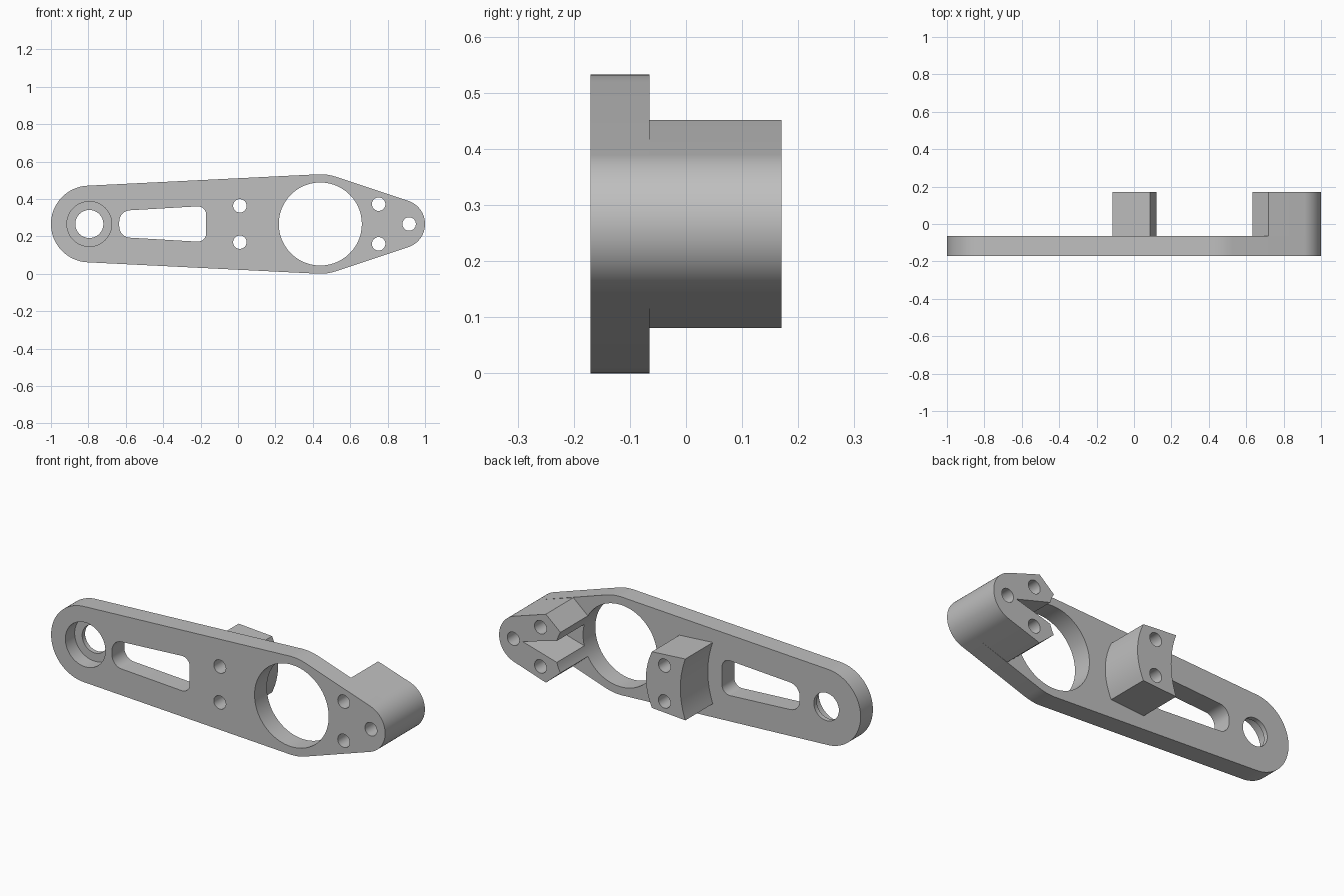
import bpy, bmesh
from math import cos, sin, pi, acos, atan2, sqrt
from mathutils import Vector

if "Cube" in bpy.data.objects:
    bpy.data.objects.remove(bpy.data.objects["Cube"], do_unlink=True)

MID = 0.266                       # height of the centre line
FRONT, SEAT, BACK = -0.17, -0.065, 0.17
RING = (0.44, MID)
BORE = (-0.795, MID)
TIP_X, TIP_R, RING_R, BORE_R = 0.87, 0.13, 0.266, 0.205

steel = bpy.data.materials.new("plain grey")
steel.use_nodes = True
grey = (0.52, 0.52, 0.52, 1)
steel.diffuse_color = grey
steel.node_tree.nodes["Principled BSDF"].inputs["Base Color"].default_value = grey


def arc(c, r, a, b, n):
    return [(c[0] + r * cos(a + (b - a) * i / n), c[1] + r * sin(a + (b - a) * i / n))
            for i in range(n + 1)]


def circle(c, r, n=48):
    return arc(c, r, 0, 2 * pi, n)[:-1]


def mirrored(upper):
    """Close an upper half outline with its reflection about the centre line."""
    lower = [(x, 2 * MID - z) for x, z in reversed(upper) if abs(z - MID) > 1e-5]
    return upper + lower


def bulge(p, q, sag, n=14):
    """Points from p to q on a shallow arc that bows towards +x."""
    return [(p[0] + (q[0] - p[0]) * i / n + sag * (1 - (2 * i / n - 1) ** 2),
             p[1] + (q[1] - p[1]) * i / n) for i in range(n + 1)]


def rounded(corners, n=8):
    """Round each (x, z, radius) corner of a convex outline."""
    pts = []
    for i, (x, z, r) in enumerate(corners):
        p = Vector((x, z))
        u = (Vector(corners[i - 1][:2]) - p).normalized()
        v = (Vector(corners[(i + 1) % len(corners)][:2]) - p).normalized()
        half = u.angle(v) / 2
        c = p + (u + v).normalized() * (r / sin(half))
        s, e = p + u * (r / sin(half) * cos(half)) - c, p + v * (r / sin(half) * cos(half)) - c
        a, b = atan2(s.y, s.x), atan2(e.y, e.x)
        b = a + (b - a + pi) % (2 * pi) - pi
        pts += arc(c, r, a, b, n)
    return pts


def prism(name, outline, y0, y1):
    bm = bmesh.new()
    face = bm.faces.new([bm.verts.new((x, y0, z)) for x, z in outline])
    ext = bmesh.ops.extrude_face_region(bm, geom=[face])
    bmesh.ops.translate(bm, vec=(0, y1 - y0, 0),
                        verts=[g for g in ext["geom"] if isinstance(g, bmesh.types.BMVert)])
    bmesh.ops.recalc_face_normals(bm, faces=bm.faces)
    mesh = bpy.data.meshes.new(name)
    bm.to_mesh(mesh)
    bm.free()
    ob = bpy.data.objects.new(name, mesh)
    bpy.context.collection.objects.link(ob)
    mesh.materials.append(steel)
    return ob


def cut(ob, outline, y0=-0.3, y1=0.3):
    cutter = prism("cutter", outline, y0, y1)
    mod = ob.modifiers.new("cut", "BOOLEAN")
    mod.operation, mod.solver, mod.object = "DIFFERENCE", "EXACT", cutter
    bpy.context.view_layer.objects.active = ob
    bpy.ops.object.modifier_apply(modifier=mod.name)
    bpy.data.objects.remove(cutter, do_unlink=True)


def finish(ob):
    bpy.ops.object.select_all(action="DESELECT")
    ob.select_set(True)
    bpy.context.view_layer.objects.active = ob
    bpy.ops.object.shade_smooth_by_angle(angle=0.5)


# Tangent directions between the three rounded ends
a_tip = acos((RING_R - TIP_R) / (TIP_X - RING[0]))
a_bore = acos((BORE_R - RING_R) / (RING[0] - BORE[0]))
tip_arc = arc((TIP_X, MID), TIP_R, 0, a_tip, 16)
ring_arc = arc(RING, RING_R, a_tip, pi - acos((RING_R - BORE_R) / (RING[0] - BORE[0])), 8)
bore_arc = arc(BORE, BORE_R, a_bore, pi, 24)

mid_holes = [(0.01, MID + s * 0.097) for s in (1, -1)]
end_holes = [(0.752, MID + s * 0.106) for s in (1, -1)] + [(0.915, MID)]
HOLE_R = 0.036

# Arm plate with slot, ring opening, stepped bore and screw holes
plate = prism("arm_plate", mirrored(tip_arc + ring_arc + bore_arc), FRONT, SEAT)
slot = [(-0.635, MID + 0.07, 0.06), (-0.17, MID + 0.097, 0.045),
        (-0.17, MID - 0.097, 0.045), (-0.635, MID - 0.07, 0.06)]
cut(plate, rounded(slot))
cut(plate, circle(RING, 0.222, 96))
cut(plate, circle(BORE, 0.075))
cut(plate, circle(BORE, 0.12), -0.3, -0.09)
for h in mid_holes + end_holes:
    cut(plate, circle(h, HOLE_R, 32))

# Middle block, bowed towards the ring opening
near, far = (0.085, 0.152), (-0.115, 0.166)
block = prism("middle_block",
              bulge((near[0], MID - near[1]), (near[0], MID + near[1]), 0.036)
              + bulge((far[0], MID + far[1]), (far[0], MID - far[1]), 0.03), SEAT, BACK)
for h in mid_holes:
    cut(block, circle(h, HOLE_R, 32))

# Forked end block, following the tip of the plate
shoulder, prong = (0.72, MID + 0.185), (0.633, MID + 0.11)
a0, a1 = atan2(prong[1] - MID, prong[0] - RING[0]), atan2(0.058, 0.214)
fork = prism("end_block",
             mirrored(tip_arc + [shoulder] + arc(RING, 0.222, a0, a1, 6) + [(0.86, MID)]),
             SEAT, BACK)
for h in end_holes:
    cut(fork, circle(h, HOLE_R, 32))

for ob in (plate, block, fork):
    finish(ob)
